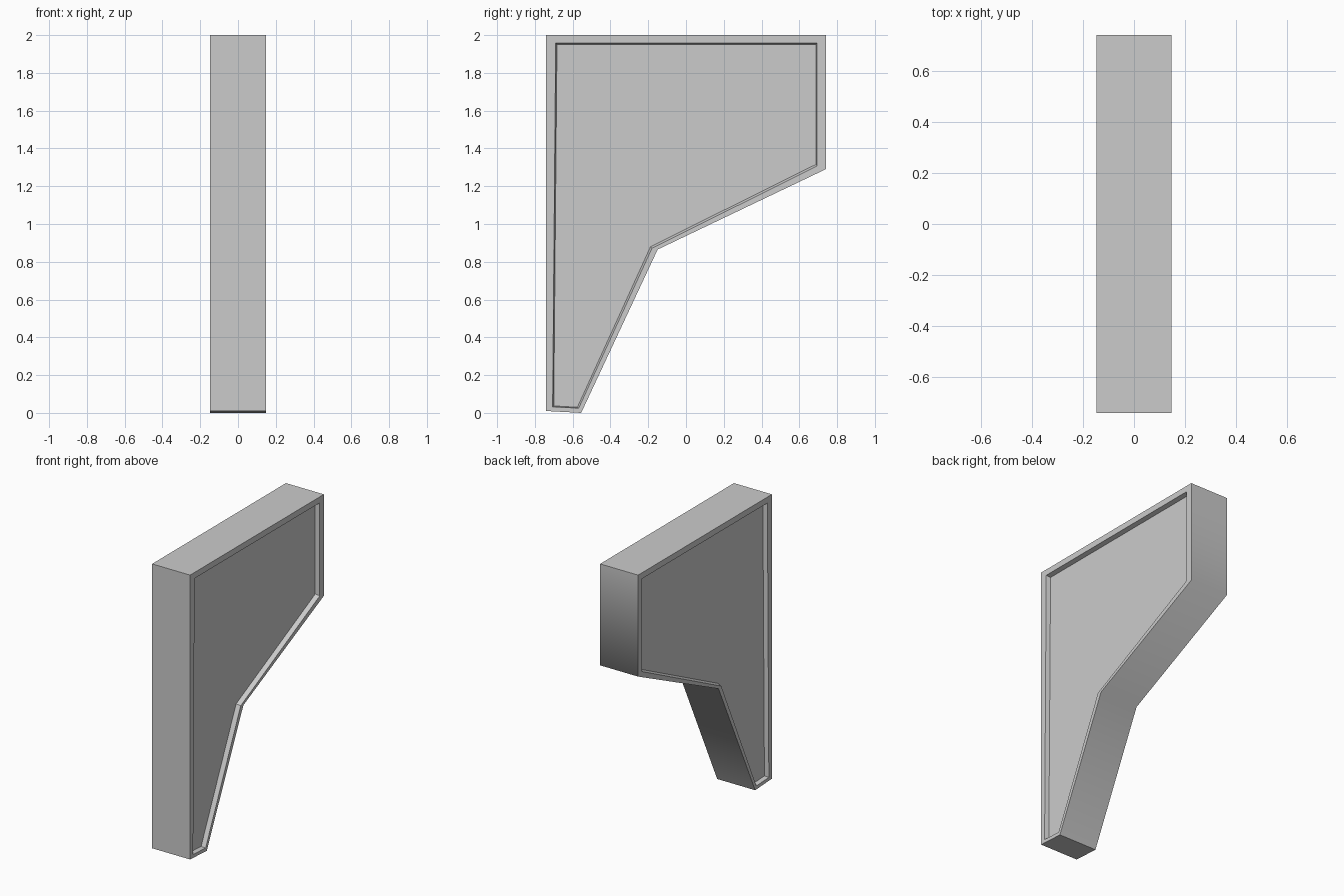
import bpy, bmesh

if "Cube" in bpy.data.objects:
    bpy.data.objects.remove(bpy.data.objects["Cube"])

HALF = 0.147    # half thickness
DEPTH = 0.03    # recess depth of the side panels

# Side profiles as (y, z): outer edge, recess lip and recess floor
outer = [(-0.74, 2.0), (0.74, 2.0), (0.74, 1.29), (-0.15, 0.865), (-0.555, 0.0), (-0.74, 0.01)]
lip = [(-0.69, 1.958), (0.694, 1.958), (0.694, 1.307), (-0.18, 0.872), (-0.568, 0.025), (-0.706, 0.032)]
floor = [(-0.683, 1.95), (0.687, 1.95), (0.687, 1.315), (-0.188, 0.88), (-0.575, 0.03), (-0.70, 0.037)]

bm = bmesh.new()


def ring(points, x):
    return [bm.verts.new((x, y, z)) for y, z in points]


# Loft from one recess floor, over the rim, to the other recess floor
rings = [ring(floor, HALF - DEPTH), ring(lip, HALF), ring(outer, HALF),
         ring(outer, -HALF), ring(lip, -HALF), ring(floor, DEPTH - HALF)]
n = len(outer)
for a, b in zip(rings, rings[1:]):
    for i in range(n):
        j = (i + 1) % n
        bm.faces.new((a[i], a[j], b[j], b[i]))
bm.faces.new(rings[0])
bm.faces.new(rings[-1])
bmesh.ops.recalc_face_normals(bm, faces=bm.faces)

# Crisp edges everywhere except the soft-shaded bends of the underside
for f in bm.faces:
    f.smooth = True
for e in bm.edges:
    e.smooth = False
for i in (2, 3):
    bm.edges.get((rings[2][i], rings[3][i])).smooth = True

mesh = bpy.data.meshes.new("bracket")
bm.to_mesh(mesh)
bm.free()
bpy.context.collection.objects.link(bpy.data.objects.new("bracket", mesh))
